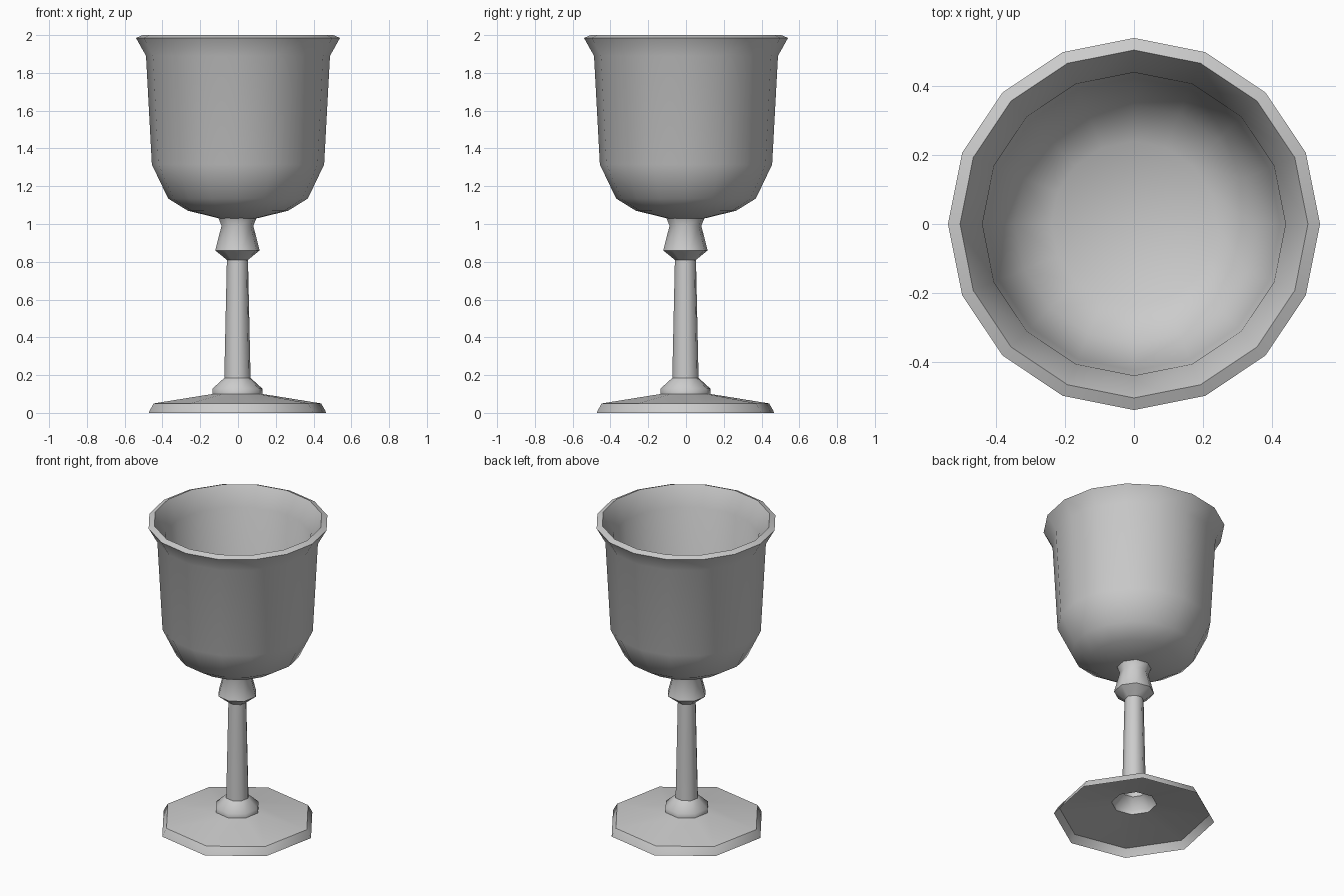
import bpy, bmesh, math

if "Cube" in bpy.data.objects:
    bpy.data.objects.remove(bpy.data.objects["Cube"])


def lathe(name, profile, sides, turn=0.0, centre=(0, 0), smooth=50):
    """Revolve (radius, height) points; radius 0 closes to a single point."""
    bm = bmesh.new()
    rings = []
    for r, z in profile:
        if r == 0:
            rings.append([bm.verts.new((centre[0], centre[1], z))] * sides)
            continue
        ring = []
        for i in range(sides):
            a = turn + 2 * math.pi * i / sides
            ring.append(bm.verts.new((centre[0] + r * math.cos(a),
                                      centre[1] + r * math.sin(a), z)))
        rings.append(ring)
    for low, high in zip(rings, rings[1:]):
        for i in range(sides):
            j = (i + 1) % sides
            corners = list(dict.fromkeys((low[i], low[j], high[j], high[i])))
            bm.faces.new(corners)
    mesh = bpy.data.meshes.new(name)
    bm.to_mesh(mesh)
    bm.free()
    ob = bpy.data.objects.new(name, mesh)
    bpy.context.collection.objects.link(ob)
    bpy.ops.object.select_all(action='DESELECT')
    ob.select_set(True)
    bpy.context.view_layer.objects.active = ob
    bpy.ops.object.shade_smooth_by_angle(angle=math.radians(smooth))
    return ob


TURN = math.radians(11.25)
AXIS = (-0.003, -0.003)

# Hollow eight-sided foot with a small raised collar
lathe("foot", [(0.479, 0), (0.474, 0.012), (0.452, 0.05), (0.135, 0.10),
               (0.135, 0.128), (0.071, 0.185)], 8, TURN, AXIS)

# Tapered stem with a faceted knot under the bowl
lathe("stem", [(0.071, 0.185), (0.057, 0.81), (0.12, 0.86),
               (0.086, 0.99), (0.104, 1.035)], 8, TURN, AXIS)

# Sixteen-sided bowl: outside, flared rim, then inside
lathe("bowl", [(0, 1.03), (0.10, 1.03), (0.265, 1.07), (0.37, 1.135),
               (0.456, 1.315), (0.487, 1.89), (0.54, 1.985), (0.505, 2.0),
               (0.44, 1.88), (0.425, 1.34), (0.345, 1.17), (0.24, 1.11),
               (0, 1.08)], 16)
